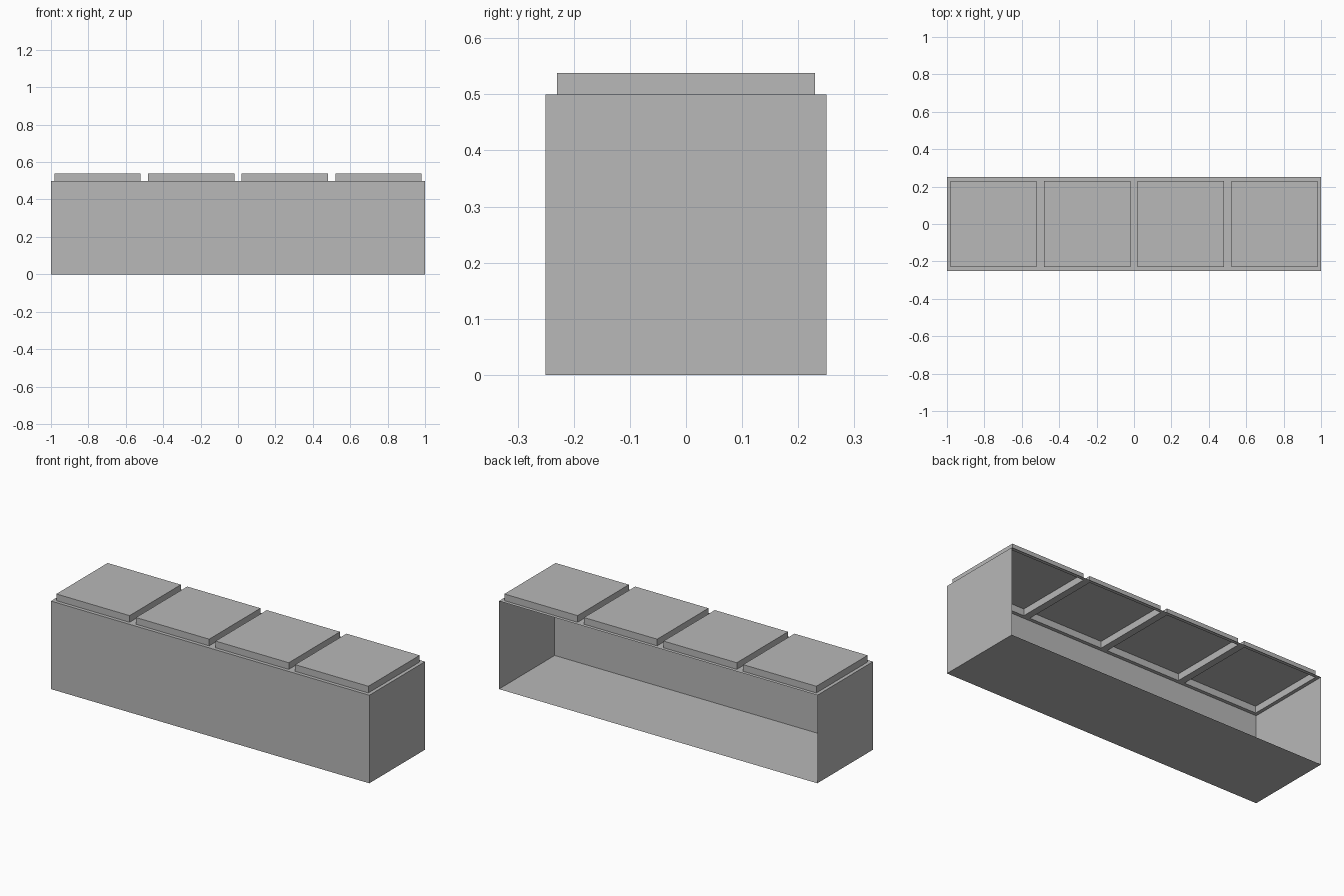
import bpy
import bmesh
from mathutils import Matrix, Vector

LENGTH, DEPTH, HEIGHT = 2.0, 0.5, 0.5
PANELS, MARGIN, RISE = 4, 0.02, 0.038

cube = bpy.data.objects.get("Cube")
if cube:
    bpy.data.objects.remove(cube, do_unlink=True)

# Single grey colour
grey = bpy.data.materials.new("plain_grey")
grey.use_nodes = True
colour = (0.48, 0.48, 0.48, 1.0)
grey.diffuse_color = colour
grey.node_tree.nodes["Principled BSDF"].inputs["Base Color"].default_value = colour


def finish(bm, name):
    mesh = bpy.data.meshes.new(name)
    bm.to_mesh(mesh)
    bm.free()
    mesh.materials.append(grey)
    obj = bpy.data.objects.new(name, mesh)
    bpy.context.collection.objects.link(obj)
    return obj


# Thin-walled case: floor, front and two ends, with the back left open
bm = bmesh.new()
bmesh.ops.create_cube(bm, size=1, matrix=Matrix.Translation((0, 0, HEIGHT / 2))
                      @ Matrix.Diagonal((LENGTH, DEPTH, HEIGHT, 1)))
bm.normal_update()
open_sides = [f for f in bm.faces if f.normal.z > 0.5 or f.normal.y > 0.5]
bmesh.ops.delete(bm, geom=open_sides, context='FACES')
finish(bm, "open_back_case")

# Top sheet: a row of square cells, each with a raised panel hollow underneath
bm = bmesh.new()
bmesh.ops.create_grid(bm, x_segments=PANELS, y_segments=1, size=1,
                      matrix=Matrix.Translation((0, 0, HEIGHT))
                      @ Matrix.Diagonal((LENGTH / 2, DEPTH / 2, 1, 1)))
bm.normal_update()
cells = bm.faces[:]
bmesh.ops.inset_individual(bm, faces=cells, thickness=MARGIN, use_even_offset=True)
raised = bmesh.ops.extrude_discrete_faces(bm, faces=cells)["faces"]
bmesh.ops.translate(bm, vec=Vector((0, 0, RISE)),
                    verts=list({v for f in raised for v in f.verts}))
bm.normal_update()
finish(bm, "raised_panel_top")
